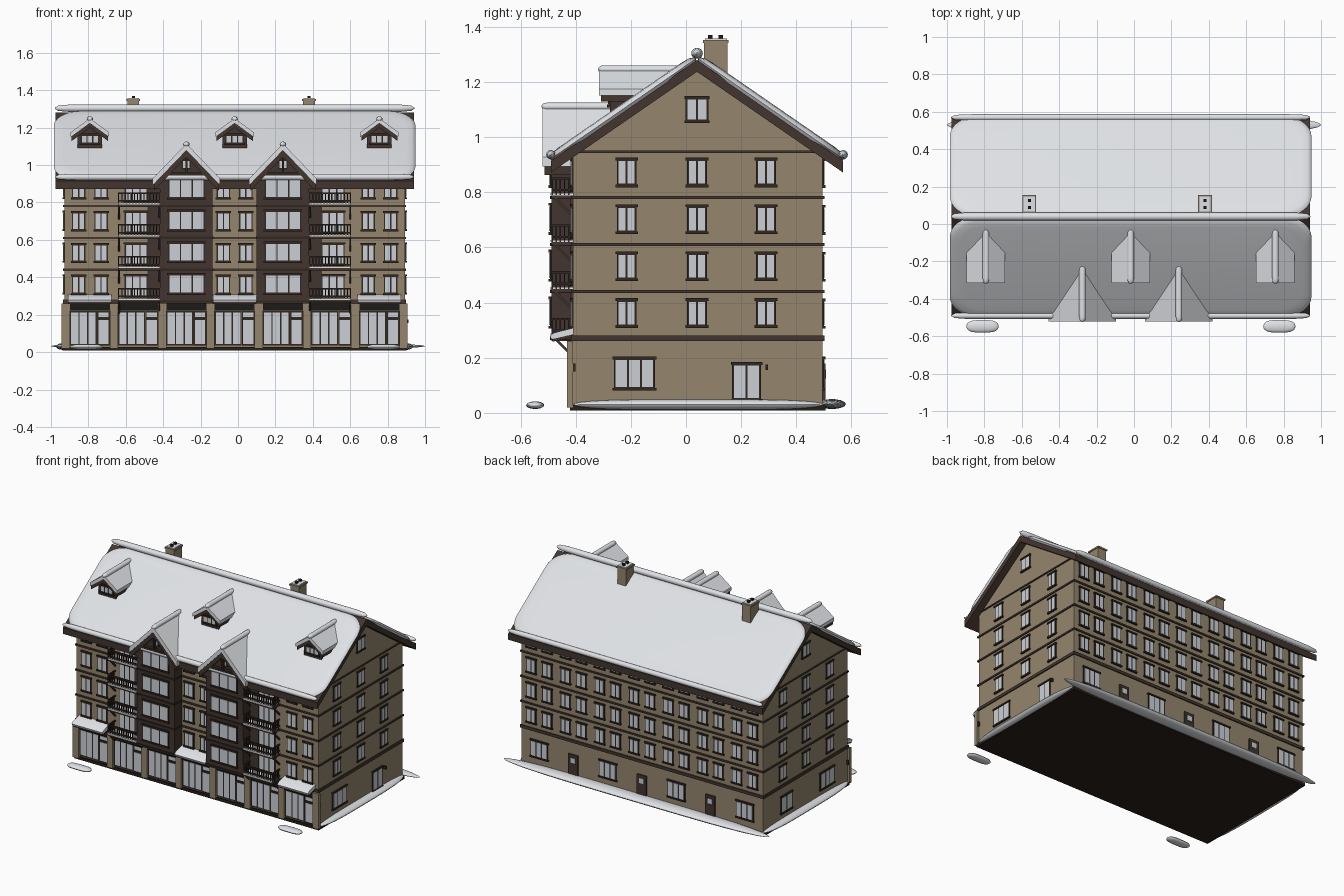
import bpy, bmesh, math
from mathutils import Vector

if "Cube" in bpy.data.objects:
    bpy.data.objects.remove(bpy.data.objects["Cube"])

COL = {"tan_wall": (0.30, 0.24, 0.155), "dark_timber": (0.055, 0.036, 0.028),
       "frame_brown": (0.03, 0.02, 0.015), "snow": (0.74, 0.76, 0.79),
       "glass": (0.60, 0.63, 0.67), "black_sign": (0.012, 0.011, 0.01),
       "base_brown": (0.02, 0.014, 0.01)}
MATS = {}
for n, c in COL.items():
    MATS[n] = bpy.data.materials.new(n)
    MATS[n].diffuse_color = (*c, 1)

PARTS = {}  # part name -> (bmesh, material)


def part(name, mat):
    return PARTS.setdefault(name, (bmesh.new(), mat))[0]


def loft(bm, rings):
    """Skin closed rings and cap both ends."""
    vs = [[bm.verts.new(p) for p in r] for r in rings]
    n = len(vs[0])
    for a, b in zip(vs, vs[1:]):
        for i in range(n):
            bm.faces.new((a[i], a[(i + 1) % n], b[(i + 1) % n], b[i]))
    bm.faces.new(vs[0][::-1])
    bm.faces.new(vs[-1])


def box(bm, x0, x1, y0, y1, z0, z1):
    loft(bm, [[(x0, y0, z), (x1, y0, z), (x1, y1, z), (x0, y1, z)] for z in (z0, z1)])


def extrude(bm, pts, axis, lo, hi):
    """Profile in (y,z) swept along x, or in (x,z) swept along y."""
    f = (lambda p, t: (t, *p)) if axis == "x" else (lambda p, t: (p[0], t, p[1]))
    loft(bm, [[f(p, t) for p in pts] for t in (lo, hi)])


def mound(bm, c, r, axis, power=4, sides=14, steps=16):
    """Rounded snow roll along an axis (0 = x, 1 = y)."""
    rings = []
    for k in range(steps + 1):
        t = math.sin((k / steps - 0.5) * math.pi) * 0.9995
        w = math.sqrt(1 - abs(t) ** power)
        ring = []
        for i in range(sides):
            a = 2 * math.pi * i / sides
            p = [0, 0, c[2] + r[2] * w * math.sin(a)]
            p[axis] = c[axis] + r[axis] * t
            p[1 - axis] = c[1 - axis] + r[1 - axis] * w * math.cos(a)
            ring.append(p)
        rings.append(ring)
    loft(bm, rings)


CX = -0.018
X0, X1, Y0, Y1 = CX - 0.91, CX + 0.91, -0.41, 0.495
YR, ZR, SL = 0.04, 1.305, 0.69
ANG = math.atan(SL)
BAYS = [CX + 0.258 * i for i in range(-3, 4)]
FLOORS = [0.31 + 0.17 * i for i in range(4)]


def roof_z(y, drop=0):
    return ZR - drop - SL * abs(y - YR)


def wall_box(bm, face, u0, u1, z0, z1, d0, d1, at=None):
    """Box on a wall; d is the distance out from the wall plane."""
    if face in "fb":
        p, s = (Y0, -1) if face == "f" else (Y1, 1)
        p = p if at is None else at
        box(bm, u0, u1, *sorted((p + s * d0, p + s * d1)), z0, z1)
    else:
        p, s = (X1, 1) if face == "r" else (X0, -1)
        box(bm, *sorted((p + s * d0, p + s * d1)), u0, u1, z0, z1)


def window(face, u, z, w, h, panes=2, at=None, sill=True):
    f, g = part("window_frames", "frame_brown"), part("window_glass", "glass")
    wall_box(f, face, u - w / 2, u + w / 2, z, z + h, -0.01, 0.006, at)
    if sill:
        for zz in (z - 0.004, z + h - 0.006):
            wall_box(f, face, u - w / 2 - 0.005, u + w / 2 + 0.005, zz, zz + 0.01, -0.01, 0.011, at)
    m = 0.007
    pw = (w - m * (panes + 1)) / panes
    for i in range(panes):
        a = u - w / 2 + m + i * (pw + m)
        wall_box(g, face, a, a + pw, z + 0.009, z + h - 0.009, 0, 0.008, at)


# Main body and base
extrude(part("walls", "tan_wall"),
        [(Y0, 0.02), (Y1, 0.02), (Y1, roof_z(Y1, 0.05)), (YR, ZR - 0.05), (Y0, roof_z(Y0, 0.05))], "x", X0, X1)
box(part("base", "base_brown"), X0 - 0.01, X1 + 0.01, Y0 - 0.01, Y1 + 0.01, 0.008, 0.028)

# Floor bands
trim = part("floor_bands", "dark_timber")
for z, h in ((0.26, 0.02), (0.435, 0.011), (0.605, 0.011), (0.775, 0.011), (0.943, 0.008)):
    box(trim, X0 - 0.007, X1 + 0.007, Y0 - 0.007, Y1 + 0.007, z, z + h)

# Side and back windows and doors
for face in "rl":
    for z in FLOORS:
        for y in (-0.215, 0.04, 0.29):
            window(face, y, z + 0.002, 0.072, 0.1)
    window(face, 0.04, 1.055, 0.082, 0.09)
    window(face, -0.187, 0.085, 0.15, 0.115, 3)
window("r", 0.22, 0.045, 0.105, 0.135)
window("l", 0.25, 0.085, 0.12, 0.115, 2)
wall_box(part("door_lamp", "frame_brown"), "r", 0.288, 0.298, 0.155, 0.175, 0, 0.02)
doors = part("back_doors", "dark_timber")
for i, x in enumerate(BAYS):
    for z in FLOORS:
        for s in (-1, 1):
            window("b", x + s * 0.06, z, 0.072, 0.1)
    if i % 2:
        wall_box(doors, "b", x - 0.036, x + 0.036, 0.03, 0.18, -0.01, 0.01)
        window("b", x, 0.115, 0.05, 0.052, 1, Y1 + 0.004, False)
    else:
        window("b", x, 0.085, 0.13, 0.115, 3)

# Shop fronts, signs, awnings and pillars
for i, x in enumerate(BAYS):
    window("f", x - 0.035, 0.035, 0.145, 0.185, 3, None, False)
    window("f", x + 0.073, 0.035, 0.068, 0.145, 1, Y0 - 0.003, False)
    window("f", x + 0.073, 0.18, 0.068, 0.04, 1, None, False)
    wall_box(part("signs", "black_sign"), "f", x - 0.108, x + 0.108, 0.222, 0.264, 0, 0.02)
    if i % 3 == 0:
        extrude(part("awning_boards", "dark_timber"),
                [(Y0, 0.275), (Y0 - 0.075, 0.258), (Y0 - 0.075, 0.268), (Y0, 0.287)], "x", x - 0.113, x + 0.113)
        extrude(part("awning_snow", "snow"),
                [(Y0, 0.285), (Y0 - 0.078, 0.267), (Y0 - 0.083, 0.278), (Y0 - 0.07, 0.29), (Y0, 0.308)],
                "x", x - 0.116, x + 0.116)
for i in range(8):
    x = CX + 0.258 * (i - 3.5)
    wall_box(part("shop_pillars", "tan_wall"), "f", x - 0.022, x + 0.022, 0.02, 0.26, 0, 0.022)
for x in (X0, X1):
    box(part("corner_lamps", "frame_brown"), x - 0.014, x + 0.014, Y0 - 0.02, Y0 + 0.01, 0.15, 0.18)


def gable_roof(x, peak, half, drop, thick, y0, label):
    """Small pitched roof running back into the main slope."""
    y1 = YR - (ZR - peak) / SL + 0.02
    for nm, mat, a, b, yy in ((label + "_snow", "snow", 0, thick, y0),
                              (label + "_boards", "dark_timber", thick, thick * 2.1, y0 + 0.006)):
        w = half - (0 if mat == "snow" else 0.006)
        zb = peak - drop * w / half
        extrude(part(nm, mat), [(x, peak - a), (x + w, zb - a), (x + w, zb - b), (x, peak - b),
                                (x - w, zb - b), (x - w, zb - a)], "y", yy, y1)
    roll = part(label + "_snow_rolls", "snow")
    mound(roll, (x, (y0 + y1) / 2, peak - 0.004), (0.017, (y1 - y0) / 2 + 0.004, 0.015), 1, 20)


# Front bays: plain, balcony or projecting timber bay
slabs, rails = part("balcony_floors", "dark_timber"), part("balcony_rails", "frame_brown")
YF = -0.488
for i, x in enumerate(BAYS):
    if i in (0, 3, 6):
        for z in FLOORS:
            for s in (-1, 1):
                window("f", x + s * 0.06, z, 0.072, 0.1)
    elif i in (2, 4):
        w = 0.14
        extrude(part("timber_bays", "dark_timber"),
                [(x - w, 0.26), (x + w, 0.26), (x + w, 0.95), (x, 1.08), (x - w, 0.95)], "y", YF, -0.25)
        for z in FLOORS:
            window("f", x, z, 0.195, 0.108, 3, YF)
            box(part("bay_bands", "frame_brown"), x - w - 0.004, x + w + 0.004, YF - 0.005, Y0, z - 0.045, z - 0.033)
        gable_roof(x, 1.115, 0.18, 0.187, 0.034, -0.52, "gable")
        window("f", x, 0.975, 0.05, 0.055, 2, YF, False)
        truss = part("gable_trusses", "frame_brown")
        box(truss, x - 0.125, x + 0.125, YF - 0.024, YF, 0.945, 0.96)
        box(truss, x - 0.005, x + 0.005, YF - 0.024, YF, 0.96, 1.06)
    else:
        s = 1 if i == 1 else -1  # side next to the timber bay
        xa, xb = sorted((x - s * 0.107, x + s * 0.118))
        wall_box(part("balcony_cladding", "dark_timber"), "f", *sorted((x + s * 0.05, x + s * 0.118)), 0.28, 0.95, 0, 0.008)
        for z in FLOORS:
            window("f", x - s * 0.01, z - 0.015, 0.125, 0.118, 3)
            box(slabs, xa, xb, YF, Y0, z - 0.043, z - 0.031)
            box(part("balcony_snow", "snow"), xa + 0.003, xb - 0.003, YF - 0.004, Y0, z - 0.031, z - 0.023)
            for zz in (z - 0.016, z + 0.026):
                box(rails, xa, xb, YF, YF + 0.008, zz, zz + 0.008)
                box(rails, xa, xa + 0.008, YF, Y0, zz, zz + 0.008)
                box(rails, xb - 0.008, xb, YF, Y0, zz, zz + 0.008)
            for k in range(14):
                xx = xa + (xb - xa - 0.006) * k / 13
                box(rails, xx, xx + 0.006, YF, YF + 0.006, z - 0.03, z + 0.03)
            for k in range(1, 5):
                for xx in (xa, xb - 0.006):
                    box(rails, xx, xx + 0.006, YF + 0.015 * k, YF + 0.015 * k + 0.005, z - 0.03, z + 0.03)
            for xx in (xa, xb - 0.01):  # diagonal brackets
                extrude(slabs, [(YF + 0.01, z - 0.043), (YF + 0.022, z - 0.043), (Y0, z - 0.1), (Y0, z - 0.112)],
                        "x", xx, xx + 0.01)

# Main roof: timber deck and one rounded snow sheet per slope
RX0, RX1, RUN = CX - 0.958, CX + 0.958, 0.53
extrude(part("roof_deck", "dark_timber"),
        [(YR, ZR - 0.025), (YR + RUN, ZR - 0.025 - SL * RUN), (YR + RUN, ZR - 0.068 - SL * RUN), (YR, ZR - 0.068),
         (YR - RUN, ZR - 0.068 - SL * RUN), (YR - RUN, ZR - 0.025 - SL * RUN)], "x", RX0, RX1)
length = RUN / math.cos(ANG)


def rounded(inset, n, side):
    a, b, rx, ry = 0.967 - inset, length / 2 - inset, 0.14, 0.13
    ring = []
    for q, (sx, sy) in enumerate(((1, 1), (-1, 1), (-1, -1), (1, -1))):
        for k in range(9):
            t = math.pi / 2 * (q + k / 8)
            px = sx * (a - rx) + rx * math.cos(t)
            d = length / 2 + sy * (b - ry) + ry * math.sin(t)
            ring.append(Vector((CX + px, YR + side * (d * math.cos(ANG) + n * math.sin(ANG)),
                                ZR - 0.025 - d * math.sin(ANG) + n * math.cos(ANG))))
    return ring


for side in (-1, 1):
    loft(part("roof_snow", "snow"), [rounded(i, n, side) for i, n in
                                     ((0.01, -0.006), (0, 0.006), (0.006, 0.015), (0.02, 0.021), (0.05, 0.024))])
    y = YR + side * RUN
    mound(part("eave_snow", "snow"), (CX, y, roof_z(y, 0.003)), (0.96, 0.017, 0.017), 0, 40)
mound(part("ridge_snow", "snow"), (CX, YR, ZR - 0.001), (0.962, 0.021, 0.02), 0, 40)

# Dormers
for x in (BAYS[0], BAYS[3], BAYS[6]):
    extrude(part("dormers", "dark_timber"),
            [(x - 0.066, 1.08), (x + 0.066, 1.08), (x + 0.066, 1.17), (x, 1.215), (x - 0.066, 1.17)], "y", -0.275, -0.1)
    window("f", x, 1.112, 0.1, 0.052, 3, -0.275)
    gable_roof(x, 1.25, 0.103, 0.075, 0.024, -0.315, "dormer")

# Chimneys with caps and pots
for x in (-0.56, 0.38):
    box(part("chimneys", "tan_wall"), x - 0.032, x + 0.032, 0.066, 0.15, 1.2, 1.342)
    box(part("chimney_caps", "tan_wall"), x - 0.037, x + 0.037, 0.061, 0.155, 1.342, 1.352)
    box(part("chimney_snow", "snow"), x - 0.03, x + 0.03, 0.068, 0.148, 1.352, 1.358)
    for y in (0.088, 0.126):
        box(part("chimney_pots", "black_sign"), x - 0.008, x + 0.008, y - 0.008, y + 0.008, 1.35, 1.37)

# Ground snow
banks = part("snow_banks", "snow")
mound(banks, (0, 0.53, 0.032), (1.0, 0.05, 0.018), 0)
for x in (X0, X1):
    mound(banks, (x, 0.045, 0.03), (0.045, 0.455, 0.019), 1)
for x in (-0.81, 0.777):
    mound(banks, (x, -0.547, 0.028), (0.086, 0.033, 0.014), 0)

# Turn every part into an object
for name, (bm, mat) in PARTS.items():
    bmesh.ops.recalc_face_normals(bm, faces=bm.faces)
    me = bpy.data.meshes.new(name)
    bm.to_mesh(me)
    bm.free()
    me.materials.append(MATS[mat])
    ob = bpy.data.objects.new(name, me)
    bpy.context.collection.objects.link(ob)
    if mat == "snow":
        bpy.ops.object.select_all(action="DESELECT")
        ob.select_set(True)
        bpy.context.view_layer.objects.active = ob
        bpy.ops.object.shade_smooth_by_angle(angle=math.radians(40))

for m in bpy.data.materials:
    if m.users and not m.is_grease_pencil:
        m.use_nodes = True
        m.node_tree.nodes["Principled BSDF"].inputs["Base Color"].default_value = m.diffuse_color
